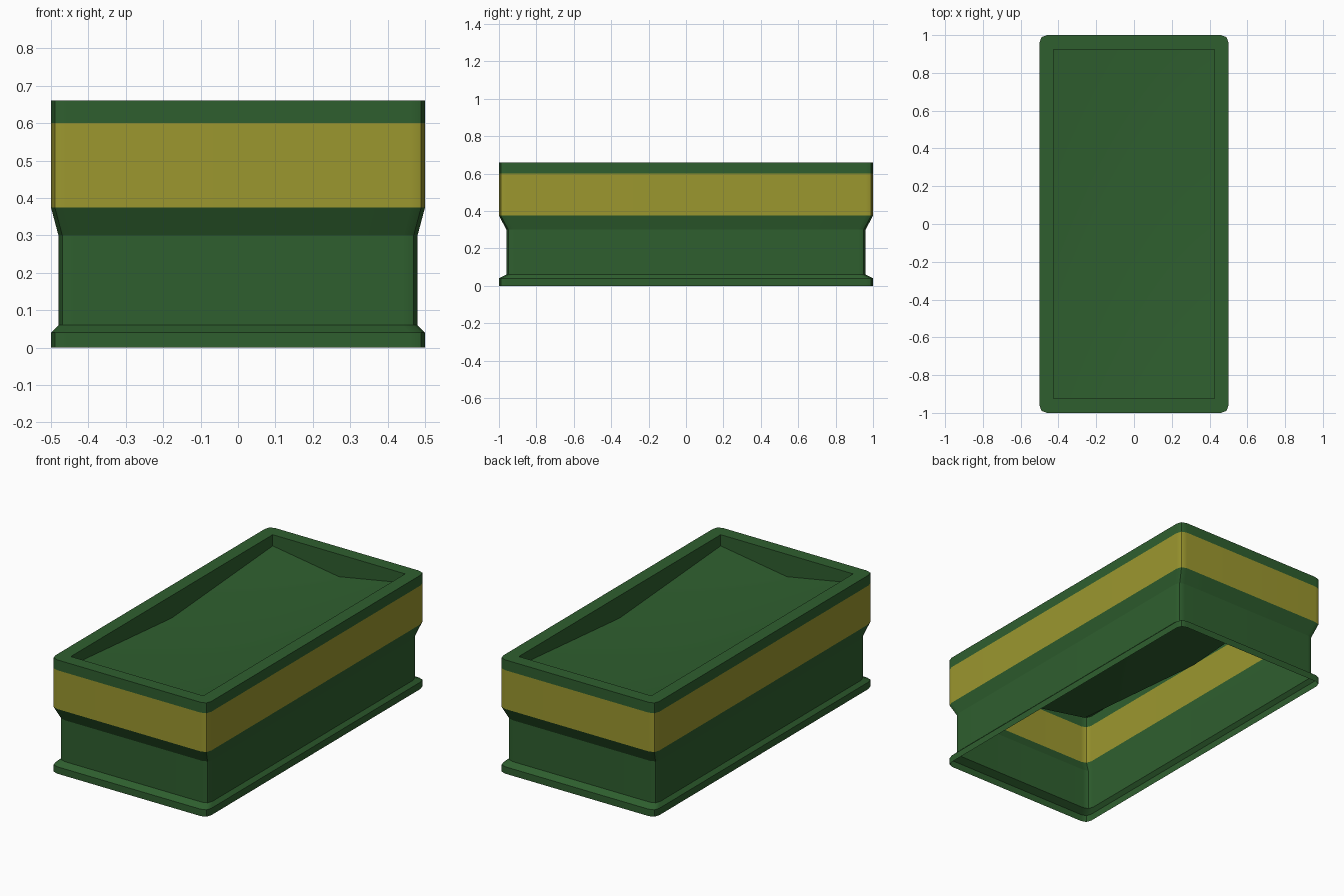
import bpy, bmesh, math

if "Cube" in bpy.data.objects:
    bpy.data.objects.remove(bpy.data.objects["Cube"])


def material(name, rgb):
    m = bpy.data.materials.new(name)
    m.diffuse_color = (*rgb, 1)
    m.use_nodes = True
    m.node_tree.nodes["Principled BSDF"].inputs["Base Color"].default_value = m.diffuse_color
    return m


green = material("green_paint", (0.028, 0.114, 0.028))
yellow = material("yellow_band", (0.33, 0.31, 0.028))


def finish(bm, name, mats):
    me = bpy.data.meshes.new(name)
    bm.to_mesh(me)
    bm.free()
    ob = bpy.data.objects.new(name, me)
    bpy.context.collection.objects.link(ob)
    for m in mats:
        me.materials.append(m)
    return ob


def ring(hx, hy, r, z_corner, z_mid):
    """Rounded rectangle, counter-clockwise, with a midpoint on each side."""
    pts = []
    for k, (sx, sy) in enumerate([(1, 1), (-1, 1), (-1, -1), (1, -1)]):
        for j in range(3):
            a = math.pi / 2 * k + math.pi / 4 * j
            q = r * 1.05 if j == 1 else r
            pts.append((sx * (hx - r) + q * math.cos(a),
                        sy * (hy - r) + q * math.sin(a), z_corner[k % 2]))
        pts.append([(0, hy, z_mid), (-hx, 0, z_mid), (0, -hy, z_mid), (hx, 0, z_mid)][k])
    return pts


# Recess floor heights: the two diagonal corner pairs, side middles, centre
Z_CORNERS, Z_MID, Z_CENTRE = (0.607, 0.595), 0.53, 0.515
IX, IY = 0.425, 0.925

# Outer shell: foot, waist, flare, yellow band, rim, then the recess walls
profile = [(0, 1), (0.04, 1), (0.06, 0.96), (0.30, 0.96), (0.375, 1), (0.60, 1), (0.66, 1)]
rings = [ring(0.5 * s, s, 0.04, (z, z), z) for z, s in profile]
rings.append(ring(IX, IY, 0, (0.66, 0.66), 0.66))
rings.append(ring(IX, IY, 0, Z_CORNERS, Z_MID))

bm = bmesh.new()
loops = [[bm.verts.new(p) for p in r] for r in rings]
for i, (lo, hi) in enumerate(zip(loops, loops[1:])):
    n = len(lo)
    for j in range(n):
        k = (j + 1) % n
        f = bm.faces.new((lo[j], lo[k], hi[k], hi[j]))
        f.smooth = True
        f.material_index = 1 if i == 4 else 0
bmesh.ops.remove_doubles(bm, verts=bm.verts, dist=1e-5)
for e in bm.edges:
    level = abs(e.verts[0].co.z - e.verts[1].co.z) < 1e-4
    e.smooth = not level and e.calc_face_angle(0) < math.radians(30)
shell = finish(bm, "box_shell", [green, yellow])
weighted = shell.modifiers.new("even_shading", 'WEIGHTED_NORMAL')
weighted.keep_sharp = True

# Dished floor of the recess: raised corners, lower sides
bm = bmesh.new()


def floor_z(x, y):
    if x and y:
        return Z_CORNERS[0 if x == y else 1]
    return Z_MID if x or y else Z_CENTRE


grid = [[bm.verts.new((x * IX, y * IY, floor_z(x, y))) for x in (-1, 0, 1)]
        for y in (-1, 0, 1)]
for y in range(2):
    for x in range(2):
        f = bm.faces.new((grid[y][x], grid[y][x + 1], grid[y + 1][x + 1], grid[y + 1][x]))
        f.smooth = True
finish(bm, "recess_floor", [green])
